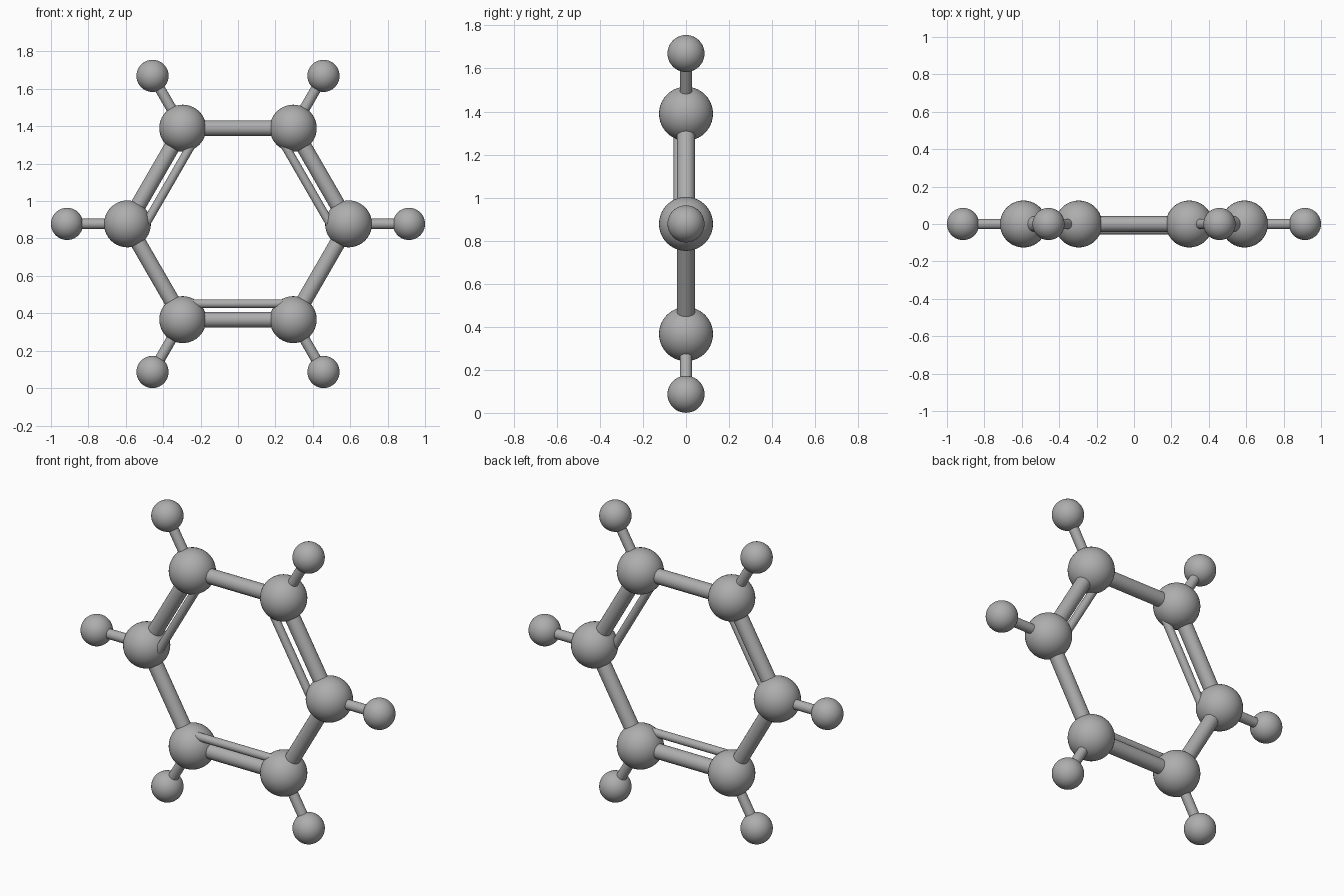
import bpy
import math
from mathutils import Vector

if "Cube" in bpy.data.objects:
    bpy.data.objects.remove(bpy.data.objects["Cube"])

CENTRE = Vector((0, 0, 0.878))
grey = bpy.data.materials.new("plain grey")
grey.diffuse_color = (0.42, 0.42, 0.42, 1)
grey.use_nodes = True
grey.node_tree.nodes["Principled BSDF"].inputs["Base Color"].default_value = grey.diffuse_color


def finish(name):
    ob = bpy.context.object
    ob.name = name
    ob.data.materials.append(grey)
    bpy.ops.object.shade_smooth_by_angle(angle=math.radians(40))


def ball(name, pos, radius):
    bpy.ops.mesh.primitive_uv_sphere_add(segments=40, ring_count=20, radius=radius, location=pos)
    finish(name)


def rod(name, a, b, radius):
    d = b - a
    bpy.ops.mesh.primitive_cylinder_add(vertices=24, radius=radius, depth=d.length,
                                        location=(a + b) / 2,
                                        rotation=d.to_track_quat('Z', 'Y').to_euler())
    finish(name)


def ring_point(i, radius):
    a = math.radians(60 * i)
    return CENTRE + Vector((math.cos(a), 0, math.sin(a))) * radius


for i in range(6):
    inner, following, outer = ring_point(i, 0.591), ring_point(i + 1, 0.591), ring_point(i, 0.914)
    # Large ring balls and small outer balls
    ball(f"ring_ball_{i}", inner, 0.1255)
    ball(f"outer_ball_{i}", outer, 0.086)
    # Thin spokes and thick ring rods
    rod(f"spoke_{i}", inner, outer, 0.028)
    rod(f"ring_rod_{i}", inner, following, 0.042)
    # Second thin rod inside every other side, set slightly forward
    if i % 2 == 0:
        shift = (CENTRE - (inner + following) / 2).normalized() * 0.085 + Vector((0, -0.034, 0))
        rod(f"inner_rod_{i}", inner + shift, following + shift, 0.023)
